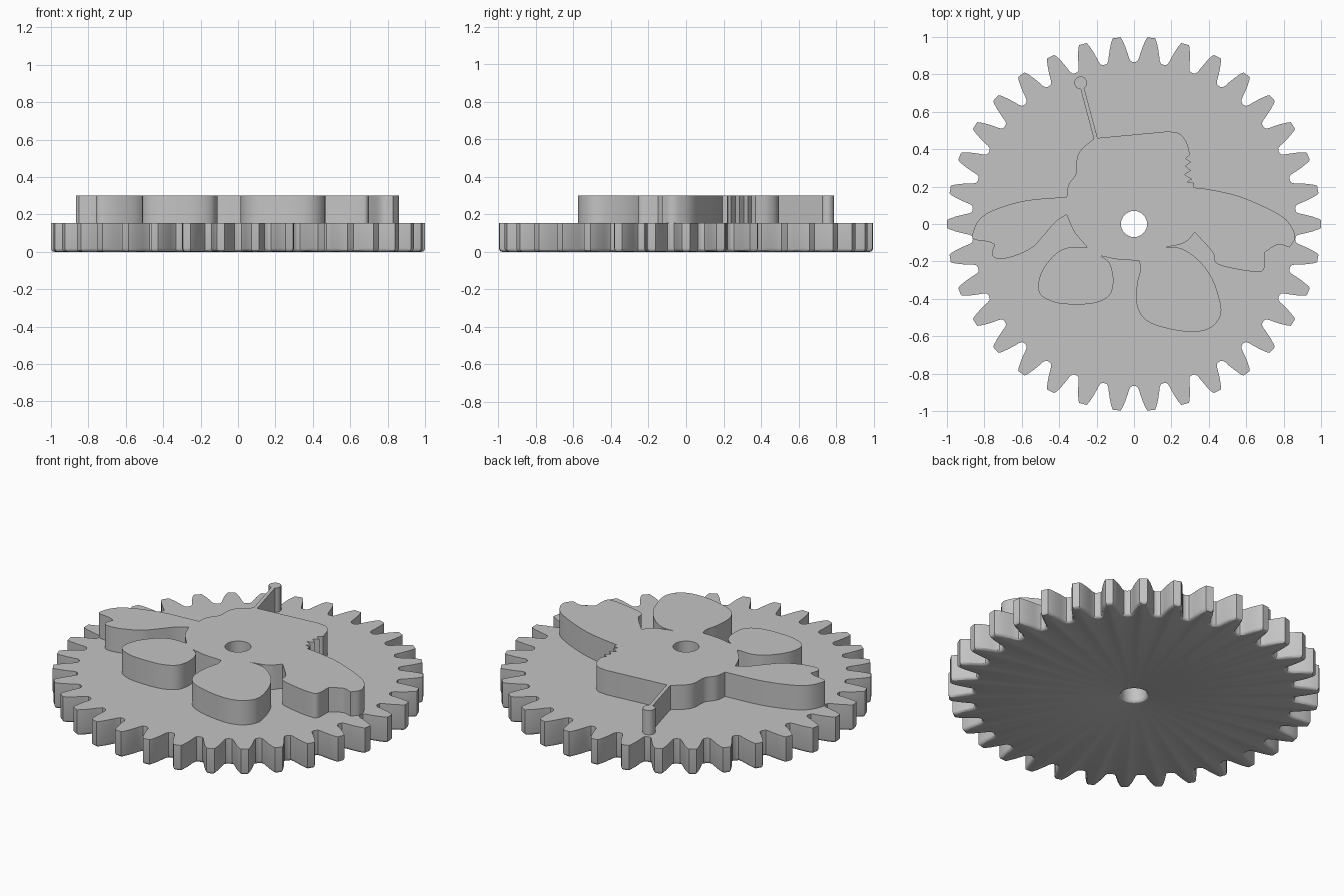
import bpy, bmesh
from math import sin, cos, pi, radians, atan2
from mathutils import Vector

cube = bpy.data.objects.get("Cube")
if cube:
    bpy.data.objects.remove(cube, do_unlink=True)

TEETH = 34
HOLE = 0.07
BASE_TOP = 0.155
TOP = 0.3
FILLET = 0.018

grey = bpy.data.materials.new("plain grey")
grey.use_nodes = True
colour = (0.55, 0.55, 0.55, 1)
grey.diffuse_color = colour
grey.node_tree.nodes["Principled BSDF"].inputs["Base Color"].default_value = colour


def finish(bm, name):
    """Turn a bmesh into a shaded object with outward normals."""
    bmesh.ops.recalc_face_normals(bm, faces=bm.faces)
    mesh = bpy.data.meshes.new(name)
    bm.to_mesh(mesh)
    bm.free()
    mesh.materials.append(grey)
    obj = bpy.data.objects.new(name, mesh)
    bpy.context.collection.objects.link(obj)
    bpy.ops.object.select_all(action='DESELECT')
    obj.select_set(True)
    bpy.context.view_layer.objects.active = obj
    bpy.ops.object.shade_smooth_by_angle(angle=radians(30))
    return obj


def inset(points, amount):
    """Move a counter-clockwise outline inwards by a mitred offset."""
    result = []
    for i, p in enumerate(points):
        a = (p - points[i - 1]).normalized()
        b = (points[(i + 1) % len(points)] - p).normalized()
        na, nb = Vector((-a.y, a.x)), Vector((-b.y, b.x))
        result.append(p + (na + nb) * amount / max(1 + na.dot(nb), 0.6))
    return result


# Gear outline: half a tooth as (radius, half width), mirrored and repeated
half_tooth = [(0.866, 0.075), (0.87, 0.063), (0.885, 0.056), (0.91, 0.051),
              (0.95, 0.041), (0.985, 0.029), (1.0, 0.021)]
tooth = [(r, -w / r) for r, w in half_tooth] + [(r, w / r) for r, w in reversed(half_tooth)]
outline = []
for t in range(TEETH):
    for r, a in tooth:
        angle = a + t * 2 * pi / TEETH
        outline.append(Vector((r * cos(angle), r * sin(angle))))
bore = [p.normalized() * HOLE for p in outline]

# Gear body: a closed stack of rings, filleted along the lower edges
arc = [(FILLET * (1 - cos(a)), FILLET * (1 - sin(a))) for a in (0, pi / 6, pi / 3, pi / 2)]
rings = [(outline, BASE_TOP)]
rings += [(inset(outline, d), z) for d, z in arc]
rings += [([p * (1 + d / HOLE) for p in bore], z) for d, z in reversed(arc)]
rings += [(bore, BASE_TOP)]
bm = bmesh.new()
loops = [[bm.verts.new((p.x, p.y, z)) for p in ring] for ring, z in rings]
for k, low in enumerate(loops):
    high = loops[(k + 1) % len(loops)]
    for i in range(len(low)):
        j = (i + 1) % len(low)
        bm.faces.new((low[i], low[j], high[j], high[i]))
finish(bm, "gear_base")


def smooth(points, steps=5):
    """Catmull-Rom curve through points, without its last point."""
    p = [Vector(q) / 100 for q in points]
    p = [p[0] * 2 - p[1]] + p + [p[-1] * 2 - p[-2]]
    out = []
    for a, b, c, d in zip(p, p[1:], p[2:], p[3:]):
        for s in range(steps):
            t = s / steps
            out.append(0.5 * (2 * b + (c - a) * t + (2 * a - 5 * b + 4 * c - d) * t * t
                              + (3 * b - a - 3 * c + d) * t ** 3))
    return out


# Raised figure outline in hundredths, clockwise, one smooth run per part
head = [(18, 49.5), (24, 48.5), (28, 44), (30, 37)]
notches = [(30, 37), (27.5, 35), (30.5, 33), (27.5, 31), (30.5, 28.5), (27, 26.5),
           (31, 24), (28.5, 22.5), (32, 22), (32, 19.5)]
left_arm = [(32, 19.5), (40, 18.5), (54, 15.5), (68, 10), (80, 3.5), (85, -3), (86, -8), (83, -12.5)]
left_fingers = [(83, -12.5), (77, -11), (70, -15)]
left_hand = [(70, -15), (69.5, -24), (65, -25.5), (54, -24), (44, -21), (42, -15), (32.5, -4.5)]
left_side = [(32.5, -4.5), (27, -10), (17, -12.5)]
left_foot = [(17, -12.5), (25, -13), (33, -18), (40, -26), (44.5, -36), (46.5, -48), (40, -56),
             (27, -57.5), (9, -53), (2, -45), (1.5, -33), (3.5, -24), (2.5, -19.5)]
crotch = [(2.5, -19.5), (-8, -19), (-18, -17)]
right_foot = [(-18, -17), (-13, -21), (-11, -30), (-13, -38), (-20, -42), (-30, -43),
              (-42, -42), (-50.5, -37), (-50, -27), (-43, -17), (-35, -12.5), (-25, -12.5)]
right_side = [(-25, -12.5), (-32, -4), (-36, 5)]
right_hand = [(-36, 5), (-42, 1), (-49, -7), (-55, -13), (-65, -17.5), (-73, -18.5),
              (-76, -16), (-74.5, -11)]
right_fingers = [(-74.5, -11), (-78, -9.5), (-85, -8.5)]
right_arm = [(-85, -8.5), (-86.5, -6), (-83, 2), (-75, 7.5), (-58, 12.5), (-36, 14.5)]
right_face = [(-36, 14.5), (-35, 21), (-31, 27), (-30.5, 35), (-28, 40), (-21.5, 45.5)]

figure = []
for run in (head, notches, left_arm, left_fingers, left_hand, left_side, left_foot, crotch,
            right_foot, right_side, right_hand, right_fingers, right_arm, right_face):
    figure += smooth(run, 1 if run is notches else 5)

# Antenna: thin stem up to a round tip and back down to the head
tip, tip_radius = Vector((-0.285, 0.755)), 0.034
figure.append(Vector((-0.215, 0.455)))
stem = atan2(-0.29, 0.085)
gap = 0.3
for i in range(25):
    a = stem - gap - i / 24 * (2 * pi - 2 * gap)
    figure.append(tip + tip_radius * Vector((cos(a), sin(a))))
figure.append(Vector((-0.195, 0.46)))
circle = [Vector((HOLE * cos(i * pi / 32), HOLE * sin(i * pi / 32))) for i in range(64)]

# Fill the outline with its centre hole and extrude it
curve = bpy.data.curves.new("figure_profile", 'CURVE')
curve.dimensions = '2D'
curve.fill_mode = 'BOTH'
curve.extrude = (TOP - BASE_TOP) / 2
for points in (figure, circle):
    spline = curve.splines.new('POLY')
    spline.points.add(len(points) - 1)
    for sp, p in zip(spline.points, points):
        sp.co = (p.x, p.y, 0, 1)
    spline.use_cyclic_u = True
helper = bpy.data.objects.new("figure_profile", curve)
bpy.context.collection.objects.link(helper)
solid = helper.evaluated_get(bpy.context.evaluated_depsgraph_get()).to_mesh()
bm = bmesh.new()
bm.from_mesh(solid)
bpy.data.objects.remove(helper, do_unlink=True)
bmesh.ops.remove_doubles(bm, verts=bm.verts, dist=0.0001)
bmesh.ops.translate(bm, verts=bm.verts, vec=(0, 0, (TOP + BASE_TOP) / 2))
finish(bm, "raised_figure")
